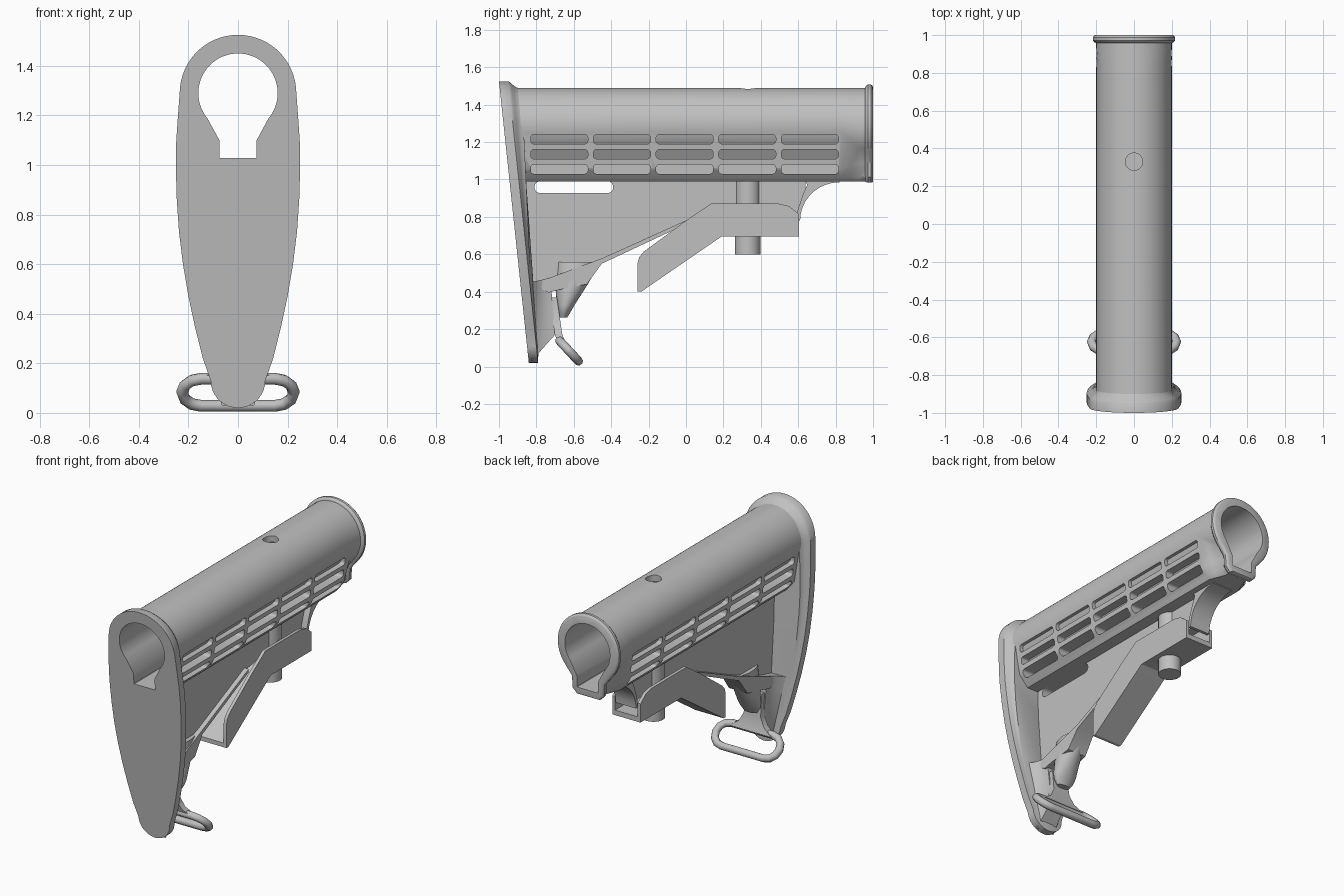
import bpy, bmesh, math
from mathutils import Vector

if "Cube" in bpy.data.objects:
    bpy.data.objects.remove(bpy.data.objects["Cube"])

grey = bpy.data.materials.new("matte_grey")
grey.diffuse_color = (0.53, 0.53, 0.53, 1)
grey.use_nodes = True
grey.node_tree.nodes["Principled BSDF"].inputs["Base Color"].default_value = grey.diffuse_color


def make(name, bm):
    bmesh.ops.recalc_face_normals(bm, faces=bm.faces)
    me = bpy.data.meshes.new(name)
    bm.to_mesh(me)
    bm.free()
    me.materials.append(grey)
    ob = bpy.data.objects.new(name, me)
    bpy.context.collection.objects.link(ob)
    return ob


def activate(ob):
    bpy.ops.object.select_all(action='DESELECT')
    ob.select_set(True)
    bpy.context.view_layer.objects.active = ob


def smooth(ob, deg=35):
    activate(ob)
    bpy.ops.object.shade_smooth_by_angle(angle=math.radians(deg))


def boolean(ob, other, op='DIFFERENCE'):
    m = ob.modifiers.new("m", 'BOOLEAN')
    m.object, m.operation, m.solver = other, op, 'EXACT'
    activate(ob)
    bpy.ops.object.modifier_apply(modifier=m.name)


def loft(name, rings):
    """Skin equal-length closed rings and cap both ends."""
    bm = bmesh.new()
    vs = [[bm.verts.new(p) for p in r] for r in rings]
    n = len(rings[0])
    for a, b in zip(vs, vs[1:]):
        for i in range(n):
            j = (i + 1) % n
            bm.faces.new((a[i], a[j], b[j], b[i]))
    bm.faces.new(vs[0])
    bm.faces.new(vs[-1])
    return make(name, bm)


def side_part(name, pts, half):
    """Extrude a (y, z) outline across x; half is a width or a function of y."""
    w = half if callable(half) else (lambda y: half)
    return loft(name, [[(s * w(y), y, z) for y, z in pts] for s in (-1, 1)])


def stadium(y0, y1, z0, z1, r, n=5):
    pts = []
    for k, (cy, cz) in enumerate([(y1 - r, z1 - r), (y0 + r, z1 - r),
                                  (y0 + r, z0 + r), (y1 - r, z0 + r)]):
        for i in range(n):
            a = math.pi / 2 * (k + i / (n - 1))
            pts.append((cy + r * math.cos(a), cz + r * math.sin(a)))
    return pts


def keyhole(y, r, low, neck, neck_z, foot, foot_z, cut=0.002, n=44):
    """Round top with a narrower neck below and trimmed bottom corners."""
    pts = []
    for i in range(n + 1):
        a = math.radians(low + (180 - 2 * low) * i / n)
        pts.append((r * math.cos(a), y, 1.29 + r * math.sin(a)))
    left = [(-neck, y, neck_z), (-foot, y, foot_z + cut), (-foot + cut, y, foot_z)]
    return pts + left + [(-x, y, z) for x, y, z in left[::-1]]


def ellipse(cx, cy, rx, ry, z, n=32):
    return [(cx + rx * math.cos(i * math.tau / n), cy + ry * math.sin(i * math.tau / n), z)
            for i in range(n)]


# Bore running through the body and the butt plate
bore = loft("bore_cutter", [keyhole(y, 0.16, -40, 0.075, 1.10, 0.075, 1.028)
                            for y in (-1.2, 1.2)])

# Tube body: outer shell narrowing to a keyhole section at the rear
shell_a = (0.2, -15, 0.168, 1.06, 0.125, 0.99, 0.015)
shell_b = (0.2, -40, 0.1, 1.09, 0.095, 0.99, 0.025)
mid = [(a + b) / 2 for a, b in zip(shell_a, shell_b)]
body = loft("tube_body", [keyhole(-0.92, *shell_a), keyhole(0.83, *shell_a),
                          keyhole(0.88, *mid), keyhole(0.93, *shell_b),
                          keyhole(0.975, *shell_b)])
for k in range(5):
    y0 = -0.83 + k * 0.335
    for z0 in (1.03, 1.11, 1.19):
        slot = side_part("slot_cutter", stadium(y0, y0 + 0.305, z0, z0 + 0.05, 0.017), 0.5)
        boolean(body, slot)
        bpy.data.objects.remove(slot)
core = loft("core_tube", [keyhole(y, 0.18, -40, 0.09, 1.09, 0.09, 0.992, 0.022)
                          for y in (-0.91, 0.97)])
boolean(body, core, 'UNION')
boolean(body, bore)
hole = loft("hole_cutter", [ellipse(0, 0.33, 0.046, 0.046, z) for z in (1.35, 1.6)])
boolean(body, hole)
smooth(body)

# Raised lip at the rear mouth
lip = loft("rear_lip", [keyhole(y, 0.2 + d, -40, 0.1 + d, 1.09, 0.095 + d, 0.99 - d * 0.4, 0.03)
                        for y, d in ((0.958, 0), (0.964, 0.012), (0.972, 0.018),
                                     (0.988, 0.018), (0.996, 0.012), (1.0, 0.004))])
boolean(lip, bore)
smooth(lip)

# Slanted butt plate, its flare toward the body fading out lower down
half = [(0.235 * math.sin(a), 1.29 + 0.235 * math.cos(a))
        for a in [math.radians(6 * i) for i in range(15)]]
half += [(0.242, 1.2), (0.249, 1.1), (0.251, 1.0), (0.247, 0.86), (0.238, 0.73),
         (0.222, 0.6), (0.2, 0.47), (0.172, 0.34), (0.142, 0.22)]
half += [(0.11 * math.cos(a), 0.13 - 0.11 * math.sin(a))
         for a in [math.radians(10 * i) for i in range(10)]]
outline = [Vector(p) for p in half + [(-x, z) for x, z in half[-2:0:-1]]]


def plate_ring(depth, inset):
    ring = []
    for i, p in enumerate(outline):
        t = (outline[(i + 1) % len(outline)] - outline[i - 1]).normalized()
        q = p + Vector((t.y, -t.x)) * inset
        fade = min(1, max(0.1, 0.1 + (p.y - 0.44) * 0.95))
        d = min(depth, 0.05) + max(0, depth - 0.05) * fade
        ring.append((q.x, -1 + (1.525 - q.y) * 0.106 + d, q.y))
    return ring


plate = loft("butt_plate", [plate_ring(d, i) for d, i in
                            ((0, 0), (0.05, 0), (0.062, 0.008), (0.075, 0.022),
                             (0.09, 0.033), (0.112, 0.04))])
boolean(plate, bore)
smooth(plate)

# Thin web under the tube with its sling slot
web = side_part("lower_web", [(-0.88, 1.0), (-0.84, 0.43), (-0.45, 0.56), (0.02, 0.77),
                              (0.2, 0.8), (0.6, 0.8), (0.64, 0.95), (0.64, 1.0)], 0.032)
slot = side_part("sling_slot_cutter", stadium(-0.81, -0.39, 0.928, 0.99, 0.028), 0.5)
boolean(web, slot)
smooth(web)

# Curved hook at the rear of the web
arc = [(0.82 - 0.21 * math.cos(a), 0.78 + 0.205 * math.sin(a))
       for a in [math.radians(10 * i) for i in range(10)]]
hook = side_part("rear_hook", arc + [(0.82, 1.0), (0.635, 1.0), (0.648, 0.97),
                                     (0.625, 0.92), (0.598, 0.84), (0.59, 0.78)], 0.072)
smooth(hook)

# Toe: block narrowing in a concave curve away from the butt plate
toe_rings = []
for k in range(9):
    u = k / 8
    f = (1 - u) ** 2
    side = []
    for j in range(6):
        v = j / 5
        y = (-0.85 + 0.125 * u) * (1 - v) + (-0.825 + 0.125 * u) * v
        z = (0.445 + 0.03 * u) * (1 - v) + (0.03 + 0.14 * u) * v
        side.append(((0.07 + 0.1 * f) * (1 - v) + (0.055 + 0.01 * f) * v, y, z))
    toe_rings.append(side + [(-x, y, z) for x, y, z in side[::-1]])
smooth(loft("toe", toe_rings))

# Rim along the lower edge of the web
rim = side_part("web_rim", [(-0.82, 0.44), (-0.79, 0.452), (-0.45, 0.578), (0.02, 0.79),
                            (0.02, 0.77), (-0.45, 0.55), (-0.53, 0.44), (-0.68, 0.41),
                            (-0.735, 0.395)],
                lambda y: 0.062 + 0.06 * max(0, -0.45 - y))
smooth(rim)

# Cone-shaped boss behind the sling loop
boss = loft("sling_boss", [ellipse(0, (a + b) / 2, w, (b - a) / 2, z) for a, b, w, z in
                           ((-0.675, -0.635, 0.045, 0.262), (-0.685, -0.615, 0.068, 0.295),
                            (-0.69, -0.595, 0.078, 0.33), (-0.7, -0.525, 0.074, 0.44),
                            (-0.7, -0.455, 0.06, 0.56))])
smooth(boss)

# Release lever: channel with two cheeks and a floor
top = [(-0.26, 0.55), (-0.25, 0.585), (-0.225, 0.615), (0.0, 0.78), (0.135, 0.872),
       (0.49, 0.872), (0.55, 0.858), (0.605, 0.815)]
low = [(0.605, 0.695), (0.19, 0.695), (-0.225, 0.41), (-0.24, 0.4), (-0.26, 0.4)]
lever = side_part("release_lever", top + low, 0.1)
channel = side_part("channel_cutter", [(-0.4, 1.1), (-0.4, 0.335), (-0.24, 0.44),
                                       (0.18, 0.727), (0.7, 0.727), (0.7, 1.1)], 0.08)
boolean(lever, channel)
smooth(lever, 30)

# Lock pin through the lever
smooth(loft("lock_pin", [ellipse(0, 0.33, 0.068, 0.068, z) for z in (0.6, 1.02)]))

# Sling loop: tilted ring and flared neck
curve = bpy.data.curves.new("sling_loop", 'CURVE')
curve.dimensions = '3D'
curve.bevel_depth = 0.024
curve.bevel_resolution = 2
path = stadium(-0.225, 0.225, -0.078, 0.078, 0.077, 4)
sp = curve.splines.new('POLY')
sp.points.add(len(path) - 1)
sp.use_cyclic_u = True
for pt, (u, v) in zip(sp.points, path):
    pt.co = (u, -0.625 - v * 0.65, 0.083 + v * 0.7, 1)
loop = bpy.data.objects.new("sling_loop", curve)
bpy.context.collection.objects.link(loop)
activate(loop)
bpy.ops.object.convert(target='MESH')
loop = bpy.context.object
loop.data.materials.clear()
loop.data.materials.append(grey)
smooth(loop, 50)
neck = loft("sling_neck", [[(sx * w, y + sy * 0.02, z) for sx, sy in
                            ((-1, -1), (1, -1), (1, 1), (-1, 1))]
                           for w, y, z in ((0.15, -0.668, 0.135), (0.09, -0.682, 0.175),
                                           (0.06, -0.69, 0.23), (0.055, -0.71, 0.37))])
smooth(neck)

for cutter in (bore, core, hole, slot, channel):
    bpy.data.objects.remove(cutter)
